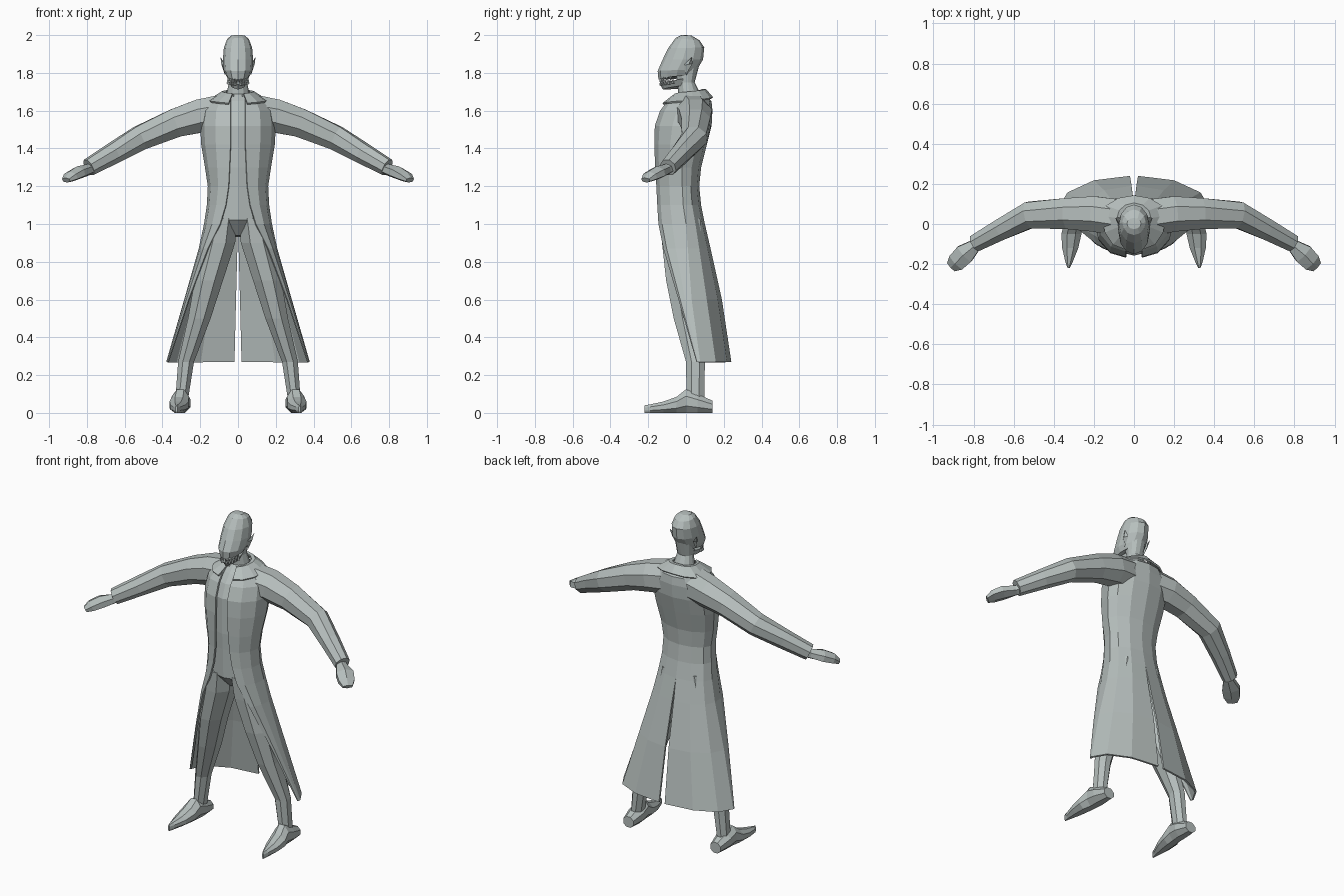
import bpy, bmesh, math
from mathutils import Vector, Matrix

grey = bpy.data.materials.new("pale grey")
grey.diffuse_color = (0.47, 0.52, 0.51, 1)


def finish(name, bm, mirror=True, thick=0, fix=True):
    """Turn a bmesh into an object, mirrored across x, optionally with cloth thickness."""
    bmesh.ops.remove_doubles(bm, verts=bm.verts, dist=0.0005)
    if fix:
        bmesh.ops.recalc_face_normals(bm, faces=bm.faces)
    me = bpy.data.meshes.new(name)
    bm.to_mesh(me)
    bm.free()
    me.materials.append(grey)
    ob = bpy.data.objects.new(name, me)
    bpy.context.collection.objects.link(ob)
    if mirror:
        ob.modifiers.new("mirror", 'MIRROR').merge_threshold = 0.001
    if thick:
        s = ob.modifiers.new("cloth", 'SOLIDIFY')
        s.thickness, s.offset = thick, -1
    return ob


def skin(bm, rings, closed):
    n = len(rings[0])
    for a, b in zip(rings, rings[1:]):
        for i in range(n if closed else n - 1):
            j = (i + 1) % n
            bm.faces.new((a[i], b[i], b[j], a[j]))


def shell(name, rows, thick=0):
    """Half-body skin. Row: front z, back z, front x, front y, half width, side y, back y, back x."""
    bm = bmesh.new()
    rings = []
    for zf, zb, fx, fy, w, sy, by, bx in rows:
        pts = []
        for k in range(4):
            t = k * math.pi / 6
            pts.append((fx + (w - fx) * math.sin(t), sy + (fy - sy) * math.cos(t)))
        for k in range(1, 4):
            t = k * math.pi / 6
            pts.append((bx + (w - bx) * math.cos(t), sy + (by - sy) * math.sin(t)))
        rings.append([bm.verts.new((x, y, zf + (zb - zf) * i / 6)) for i, (x, y) in enumerate(pts)])
    skin(bm, rings, False)
    return finish(name, bm, thick=thick, fix=False)


def tube(name, path, ref=(0, 0, 1), axis=None, sides=8):
    """Faceted limb. Path entry: x, y, z, radius across, radius along ref."""
    bm = bmesh.new()
    c = [Vector(p[:3]) for p in path]
    rings = []
    for i, p in enumerate(path):
        t = Vector(axis) if axis else c[min(i + 1, len(c) - 1)] - c[max(i - 1, 0)]
        side = t.cross(Vector(ref)).normalized()
        up = side.cross(t).normalized()
        k = 1 / math.cos(math.pi / sides)
        ring = []
        for s in range(sides):
            a = (s + 0.5) * math.tau / sides
            ring.append(bm.verts.new(c[i] + side * p[3] * k * math.cos(a) + up * p[4] * k * math.sin(a)))
        rings.append(ring)
    skin(bm, rings, True)
    bm.faces.new(rings[0])
    bm.faces.new(rings[-1])
    return finish(name, bm)


# Long coat, open at the front and slit at the back
coat = [
    (1.69, .04, -.05, .09, .03, .09, 0), (1.65, .04, -.10, .15, .04, .135, 0),
    (1.60, .04, -.137, .19, .04, .14, 0), (1.52, .04, -.165, .20, .02, .135, 0),
    (1.42, .04, -.168, .195, 0, .11, 0), (1.30, .045, -.163, .175, -.02, .08, 0),
    (1.20, .05, -.157, .16, -.02, .07, 0), (1.10, .065, -.152, .165, -.015, .08, 0),
    (1.00, .095, -.146, .18, 0, .10, 0), (.87, .16, -.12, .208, .01, .13, .005),
    (.60, .262, -.04, .285, .03, .19, .012), (.27, .372, .055, .38, .075, .24, .02)]
shell("long_coat", [(r[0],) + r for r in coat], 0.01)

# Folded collar
shell("collar", [
    (1.685, 1.715, .02, -.05, .065, .02, .085, 0),
    (1.69, 1.715, .03, -.06, .085, .03, .105, 0),
    (1.64, 1.672, .05, -.125, .16, .04, .143, 0)], 0.01)

# Shirt and hips under the coat
shirt = [
    (1.70, 0, -.03, .05, .02, .06, 0), (1.65, 0, -.085, .12, .03, .11, 0),
    (1.60, 0, -.125, .165, .03, .12, 0), (1.52, 0, -.158, .18, .02, .115, 0),
    (1.30, 0, -.157, .15, -.02, .06, 0), (1.20, 0, -.151, .14, -.02, .052, 0),
    (1.02, 0, -.145, .155, -.01, .07, 0), (.94, 0, -.07, .08, -.01, .06, 0),
    (.93, 0, -.01, 0, -.01, -.01, 0)]
shell("shirt_and_hips", [(r[0],) + r for r in shirt])

# Sleeves and hands
tube("sleeves", [(.10, .035, 1.585, .09, .095), (.20, .05, 1.572, .088, .088),
                 (.33, .052, 1.535, .077, .076), (.52, .045, 1.455, .066, .064),
                 (.66, -.025, 1.375, .053, .054), (.79, -.095, 1.300, .043, .045)])
tube("hands", [(.76, -.08, 1.305, .03, .028), (.79, -.105, 1.288, .03, .026),
               (.845, -.15, 1.272, .05, .03), (.885, -.19, 1.252, .046, .025),
               (.91, -.213, 1.232, .028, .013)], sides=6)

# Trouser legs
tube("trouser_legs", [(.08, -.03, 1.03, .075, .105), (.10, -.022, .90, .085, .105),
                      (.155, -.015, .70, .075, .09), (.205, .015, .50, .06, .08),
                      (.275, .05, .27, .042, .05), (.297, .05, .08, .034, .047)],
     ref=(0, 1, 0), axis=(0, 0, -1))

# Shoes: heel to pointed toe, flat on the ground
shoe = [(.302, .14, .035, .065), (.302, .06, .05, .10), (.305, .0, .045, .125),
        (.312, -.05, .05, .085), (.318, -.12, .04, .06), (.324, -.19, .018, .045), (.326, -.22, .005, .04)]
tube("shoes", [(x, y, h / 2, w, h / 2) for x, y, w, h in shoe], axis=(0, -1, 0))

# Neck
shell("neck", [(1.80, 1.84, 0, -.06, .055, .01, .07, 0), (1.75, 1.75, 0, -.045, .048, .01, .046, 0),
               (1.66, 1.68, 0, -.04, .065, .02, .08, 0)])

# Skull, ending at the upper lip
head = [(2.0, 2.0, 0, 0, .0), (2.0, 1.997, .035, -.025, .03), (1.985, 1.972, .058, -.055, .072),
        (1.93, 1.935, .075, -.095, .097), (1.87, 1.87, .08, -.124, .09), (1.81, 1.82, .077, -.15, .06),
        (1.765, 1.80, .062, -.146, .048), (1.77, 1.80, 0, -.03, -.03)]
shell("head", [(a, b, 0, f, w, (f + k) / 2, k, 0) for a, b, w, f, k in head])

# Lower jaw
jaw = [(1.755, 1.77, 0, -.03, -.03), (1.738, 1.785, .056, -.138, .02),
       (1.712, 1.745, .036, -.122, .02), (1.715, 1.735, 0, -.03, -.03)]
shell("jaw", [(a, b, 0, f, w, (f + k) / 2, k, 0) for a, b, w, f, k in jaw])

# Pointed teeth along both lips
bm = bmesh.new()
for k in range(5):
    for d, z in ((-1, 1.758), (1, 1.75)):
        a = math.radians(8 + 16 * k + (8 if d > 0 else 0))
        lift = 0.012 * (1 - math.cos(a))
        m = Matrix.Translation((.054 * math.sin(a), -.055 - .082 * math.cos(a), z + lift))
        if d < 0:
            m = m @ Matrix.Rotation(math.pi, 4, 'X')
        bmesh.ops.create_cone(bm, segments=4, cap_ends=True, radius1=.008, radius2=0, depth=.034, matrix=m)
finish("teeth", bm)

# Pointed ears
bm = bmesh.new()
base = [bm.verts.new(p) for p in ((.07, -.015, 1.84), (.088, .015, 1.845), (.072, .035, 1.85), (.07, .0, 1.79))]
tip = bm.verts.new((.093, .03, 1.885))
bm.faces.new(base)
for i in range(4):
    bm.faces.new((base[i], base[(i + 1) % 4], tip))
finish("ears", bm)
